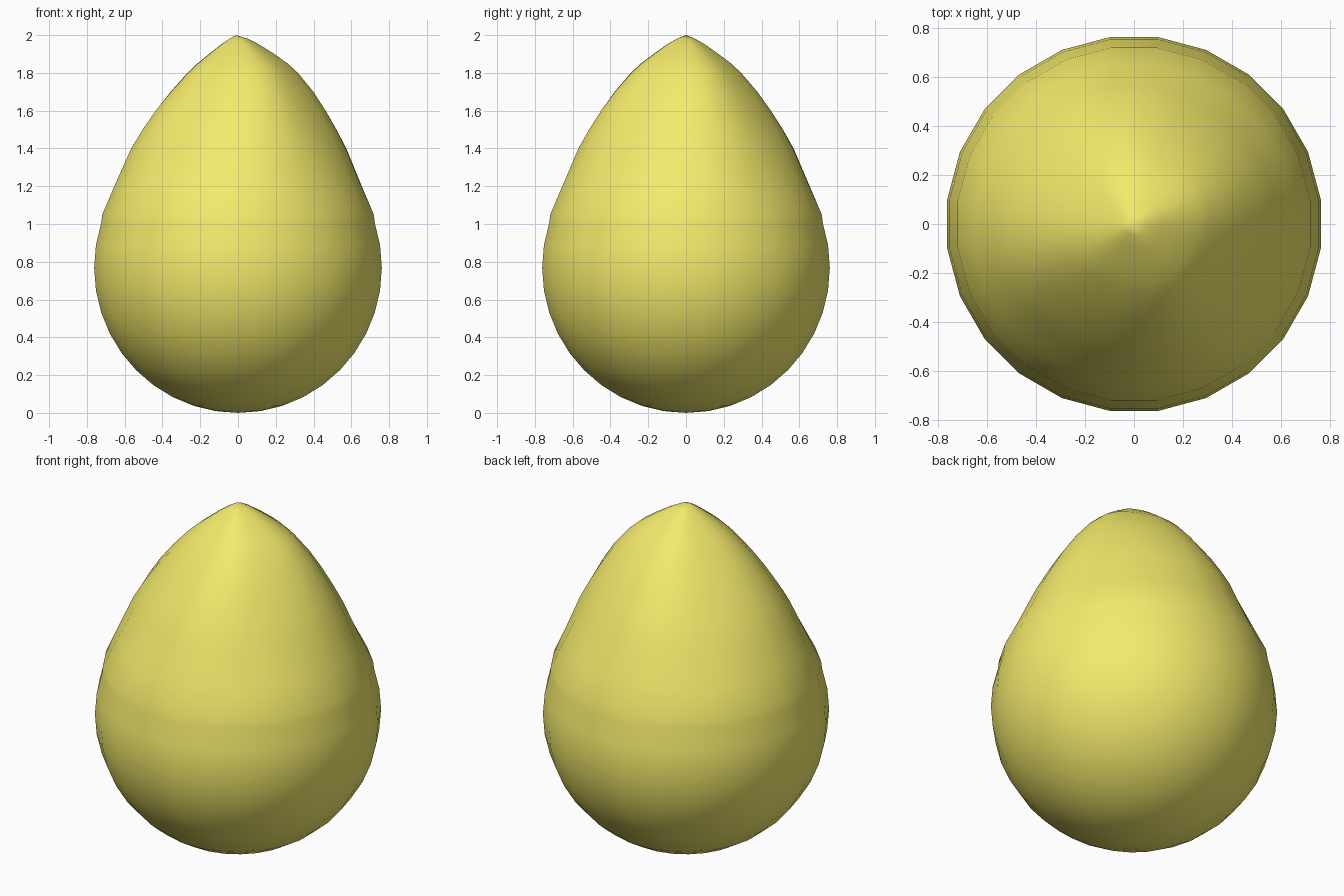
import bpy, bmesh, math

if "Cube" in bpy.data.objects:
    bpy.data.objects.remove(bpy.data.objects["Cube"])

SIDES = 24
# lower half: sphere rings as (radius, height)
R = 0.768
profile = [(R * math.sin(a), R - R * math.cos(a))
           for a in (math.radians(d) for d in range(9, 109, 9))]
# upper half: pulled out to a point
profile += [(0.725, 1.05), (0.655, 1.2), (0.565, 1.4), (0.508, 1.5),
            (0.445, 1.6), (0.373, 1.7), (0.288, 1.8), (0.235, 1.85),
            (0.17, 1.9), (0.1, 1.95), (0.05, 1.98)]

bm = bmesh.new()
rings = []
for r, z in profile:
    # four soft ridges that swirl and fade in towards the tip
    t = max(0.0, (z - 1.05) / 0.95)
    ridge = math.radians(10 + 15 * t * t)
    shift = 0.025 * math.sin(math.pi * t ** 3)
    ring = []
    for i in range(SIDES):
        a = 2 * math.pi * (i + 0.5) / SIDES + 0.25 * t * t
        k = r * (1 + 0.06 * t * math.cos(4 * (a - ridge)))
        ring.append(bm.verts.new((k * math.cos(a) + shift, k * math.sin(a), z)))
    rings.append(ring)

bottom = bm.verts.new((0, 0, 0))
tip = bm.verts.new((-0.01, 0, 2.0))
for i in range(SIDES):
    j = (i + 1) % SIDES
    for lo, hi in zip(rings, rings[1:]):
        bm.faces.new((lo[i], lo[j], hi[j], hi[i]))
    bm.faces.new((bottom, rings[0][j], rings[0][i]))
    bm.faces.new((tip, rings[-1][i], rings[-1][j]))
for f in bm.faces:
    f.smooth = True

mesh = bpy.data.meshes.new("drop_body")
bm.to_mesh(mesh)
bm.free()
drop = bpy.data.objects.new("drop_body", mesh)
bpy.context.collection.objects.link(drop)

# yellow skin
mat = bpy.data.materials.new("yellow")
mat.diffuse_color = (0.9, 0.83, 0.15, 1)
mat.use_nodes = True
mat.node_tree.nodes["Principled BSDF"].inputs["Base Color"].default_value = mat.diffuse_color
mesh.materials.append(mat)
